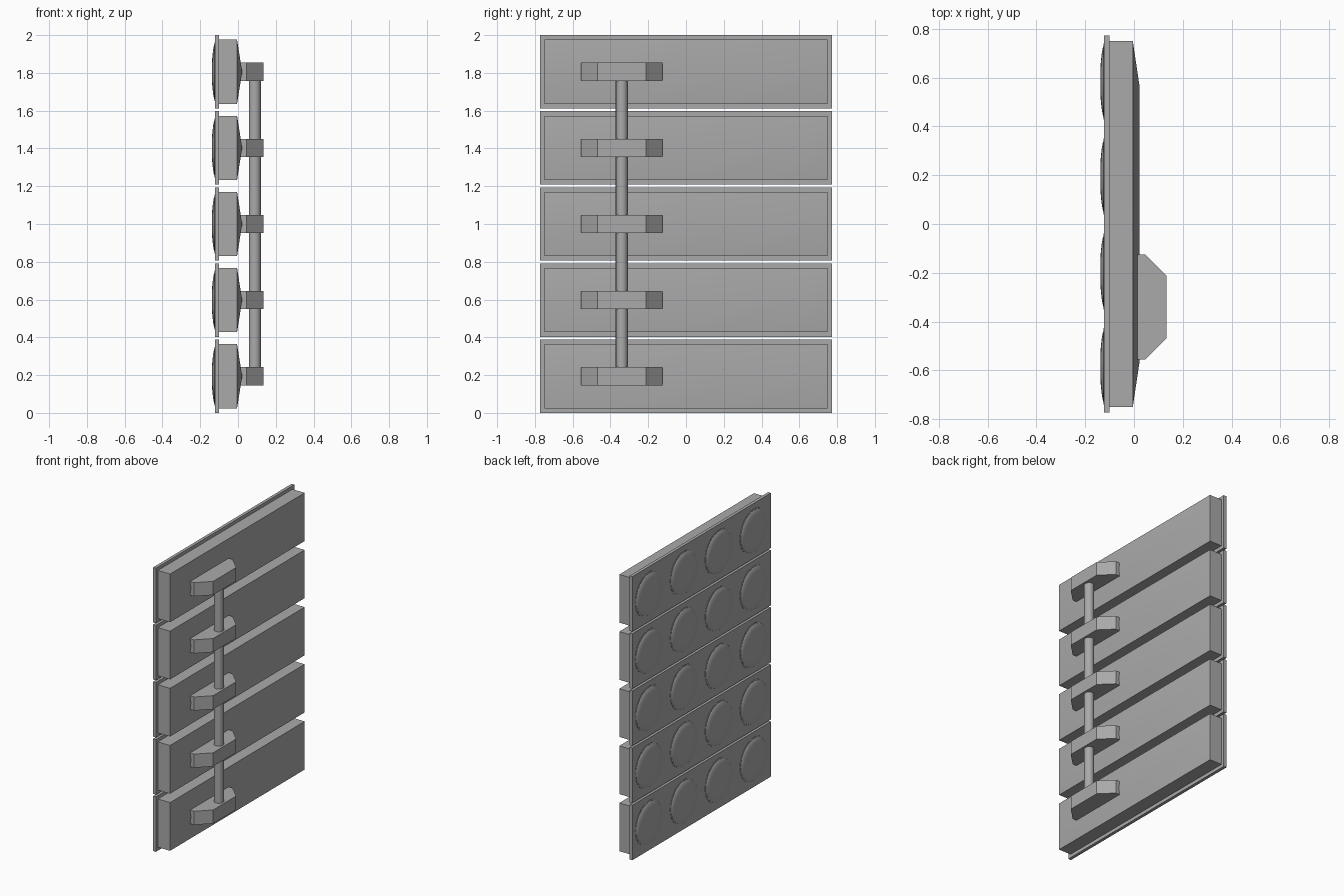
import bpy, bmesh, math

cube = bpy.data.objects.get("Cube")
if cube:
    bpy.data.objects.remove(cube, do_unlink=True)

grey = bpy.data.materials.new("plain grey")
grey.use_nodes = True
GREY = (0.4, 0.4, 0.4, 1)
grey.diffuse_color = GREY
grey.node_tree.nodes["Principled BSDF"].inputs["Base Color"].default_value = GREY

ROWS = [0.194 + 0.403 * i for i in range(5)]
HANDLE_Y = -0.34


def finish(bm, name, smooth=True):
    bmesh.ops.recalc_face_normals(bm, faces=bm.faces)
    mesh = bpy.data.meshes.new(name)
    bm.to_mesh(mesh)
    bm.free()
    mesh.materials.append(grey)
    obj = bpy.data.objects.new(name, mesh)
    bpy.context.collection.objects.link(obj)
    if smooth:
        bpy.ops.object.select_all(action='DESELECT')
        obj.select_set(True)
        bpy.context.view_layer.objects.active = obj
        bpy.ops.object.shade_smooth_by_angle(angle=math.radians(30))
    return obj


def box(name, x0, x1, half_y, z, half_z):
    bm = bmesh.new()
    bmesh.ops.create_cube(bm, size=1)
    for v in bm.verts:
        v.co = (x0 if v.co.x < 0 else x1, v.co.y * 2 * half_y, z + v.co.z * 2 * half_z)
    return finish(bm, name, False)


def body(name, z):
    # Shallow box whose outer face rises to a long central ridge
    bm = bmesh.new()
    corners = [(-0.75, -0.17), (0.75, -0.17), (0.75, 0.17), (-0.75, 0.17)]
    back = [bm.verts.new((-0.1, y, z + h)) for y, h in corners]
    rim = [bm.verts.new((-0.005, y, z + h)) for y, h in corners]
    r0, r1 = [bm.verts.new((0.022, y, z)) for y in (-0.57, 0.57)]
    bm.faces.new(back)
    for i in range(4):
        j = (i + 1) % 4
        bm.faces.new((back[i], back[j], rim[j], rim[i]))
    bm.faces.new((rim[0], rim[1], r1, r0))
    bm.faces.new((rim[1], rim[2], r1))
    bm.faces.new((rim[2], rim[3], r0, r1))
    bm.faces.new((rim[3], rim[0], r0))
    return finish(bm, name)


def bracket(name, z):
    # Chamfered outline extruded vertically
    bm = bmesh.new()
    half = [(0.0, 0.215), (0.046, 0.215), (0.134, 0.128)]
    outline = half + [(x, -y) for x, y in reversed(half)]
    face = bm.faces.new([bm.verts.new((x, HANDLE_Y + y, z - 0.048)) for x, y in outline])
    top = bmesh.ops.extrude_face_region(bm, geom=[face])["geom"]
    bmesh.ops.translate(bm, verts=[v for v in top if isinstance(v, bmesh.types.BMVert)],
                        vec=(0, 0, 0.096))
    return finish(bm, name, False)


def disc(name, y, z, sides=32):
    # Raised rim with a low dome, turned around the x axis
    profile = [(0.156, -0.12), (0.156, -0.124), (0.146, -0.124), (0.142, -0.127),
               (0.115, -0.132), (0.08, -0.136), (0.04, -0.138)]
    bm = bmesh.new()
    rings = []
    for r, x in profile:
        rings.append([bm.verts.new((x, y + r * math.cos(math.tau * i / sides),
                                    z + r * math.sin(math.tau * i / sides)))
                      for i in range(sides)])
    for a, b in zip(rings, rings[1:]):
        for i in range(sides):
            j = (i + 1) % sides
            bm.faces.new((a[i], a[j], b[j], b[i]))
    bm.faces.new(rings[-1])
    return finish(bm, name)


# Five stacked panels, each with a plate, body, bracket and four discs
for n, z in enumerate(ROWS, 1):
    box(f"back_plate_{n}", -0.122, -0.1, 0.772, z, 0.194)
    body(f"panel_body_{n}", z)
    bracket(f"rod_bracket_{n}", z)
    for k in range(4):
        disc(f"round_pad_{n}_{k + 1}", -0.583 + 0.389 * k, z)

# Upright rod joining the brackets
bm = bmesh.new()
bmesh.ops.create_cone(bm, cap_ends=True, segments=16, radius1=0.032, radius2=0.032,
                      depth=ROWS[-1] - ROWS[0])
bmesh.ops.translate(bm, verts=bm.verts, vec=(0.089, HANDLE_Y, 1.0))
finish(bm, "upright_rod")
